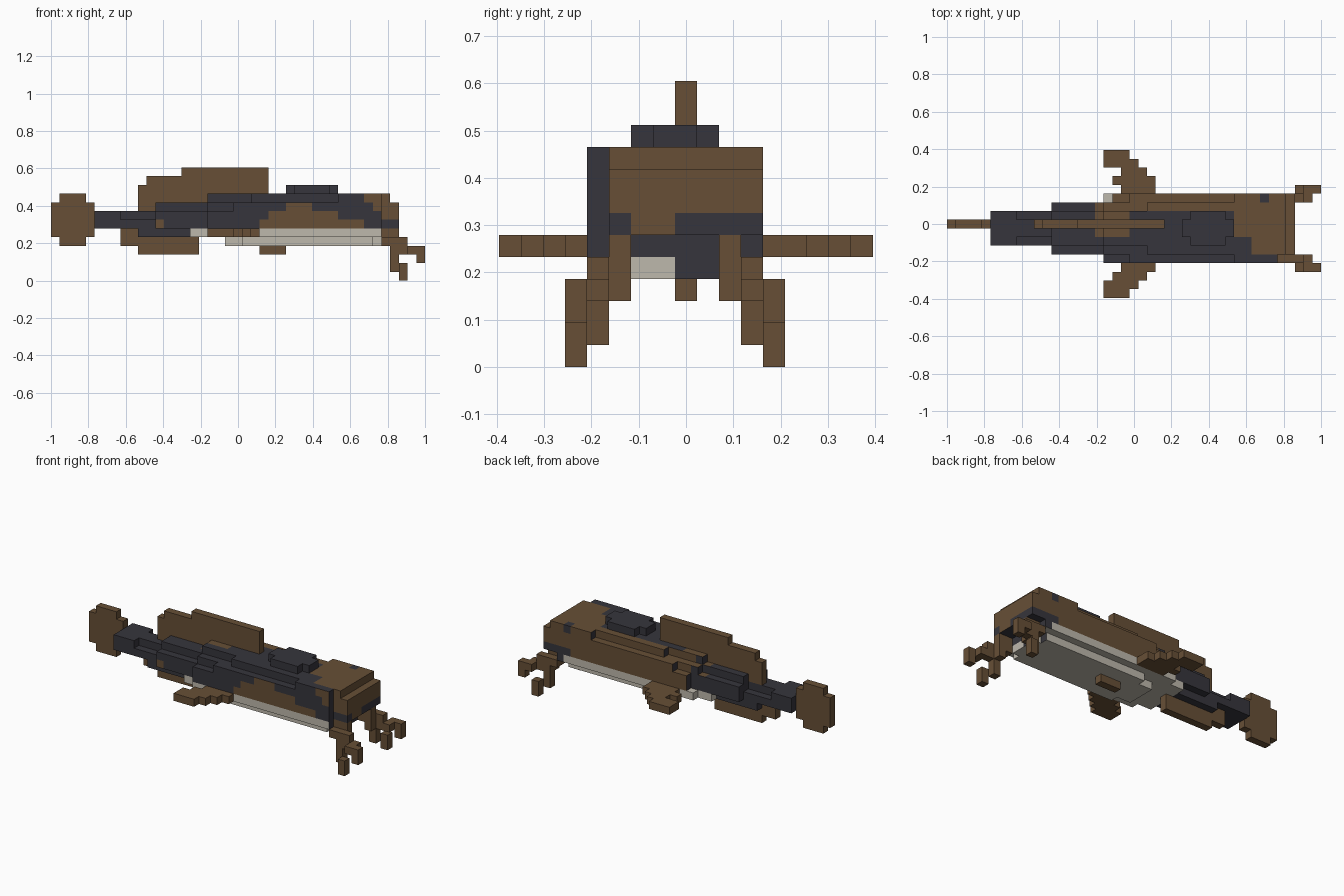
import bpy, bmesh
from mathutils import Vector

cube = bpy.data.objects.get("Cube")
if cube:
    bpy.data.objects.remove(cube)

U = 2 / 43                       # block size
ORIGIN = Vector((-1, -8.5 * U, 0))
DARK, BROWN, CREAM = 0, 1, 2


def material(name, rgb):
    m = bpy.data.materials.new(name)
    m.use_nodes = True
    lin = [((c / 255 + 0.055) / 1.055) ** 2.4 for c in rgb]
    m.diffuse_color = (*lin, 1)
    m.node_tree.nodes["Principled BSDF"].inputs["Base Color"].default_value = (*lin, 1)
    return m


MATS = [material("charcoal", (54, 53, 60)), material("brown", (103, 79, 54)),
        material("cream", (190, 184, 172))]
DIRS = [Vector(d) for d in ((1, 0, 0), (-1, 0, 0), (0, 1, 0), (0, -1, 0), (0, 0, 1), (0, 0, -1))]


def blocks(name, boxes, paint):
    """Outer skin of a union of grid boxes (i0, i1, j0, j1, k0, k1), coloured per face."""
    cells = {(i, j, k) for a, b, c, d, e, f in boxes
             for i in range(a, b) for j in range(c, d) for k in range(e, f)}
    bm = bmesh.new()
    for cell in sorted(cells):
        mid = Vector(cell) + Vector((.5, .5, .5))
        for n in DIRS:
            if tuple(int(v) for v in Vector(cell) + n) in cells:
                continue
            s = Vector((n.y, n.z, n.x))
            t = n.cross(s)
            ring = [mid + n / 2 + s * a / 2 + t * b / 2
                    for a, b in ((-1, -1), (1, -1), (1, 1), (-1, 1))]
            face = bm.faces.new([bm.verts.new(ORIGIN + p * U) for p in ring])
            face.material_index = paint(*cell, n) if callable(paint) else paint
    bmesh.ops.remove_doubles(bm, verts=bm.verts, dist=1e-4)
    bmesh.ops.dissolve_limit(bm, angle_limit=0.01, verts=bm.verts, edges=bm.edges,
                             delimit={'MATERIAL'})
    me = bpy.data.meshes.new(name)
    bm.to_mesh(me)
    bm.free()
    for m in MATS:
        me.materials.append(m)
    ob = bpy.data.objects.new(name, me)
    bpy.context.collection.objects.link(ob)
    return ob


def mirror(boxes):
    """Reflect boxes across the body's centre plane."""
    return [(a, b, 16 - d, 16 - c, e, f) for a, b, c, d, e, f in boxes]


def body_paint(i, j, k, n):
    # head front: dark lower corners, brown above
    if n.x > 0 and i >= 38:
        return DARK if k == 6 and (j < 6 or j >= 8) else BROWN
    # underside
    if n.z < 0:
        return CREAM if 16 <= i < 38 else DARK
    # right flank: dark with a stepped brown patch and a brown head
    if n.y < 0:
        if i >= 38:
            return BROWN if k >= 7 else DARK
        patch = {6: (24, 36), 7: (25, 33), 8: (27, 30)}.get(k, (0, 0))
        spot = i == 12 and k == 6
        cheek = (i >= 36 and k == 9) or (i == 37 and k == 8)
        return BROWN if patch[0] <= i < patch[1] or spot or cheek else DARK
    # left flank: brown with dark spots near the head
    if n.y > 0:
        if i < 19:
            return DARK
        return DARK if (i >= 36 and k == 6) or (i == 36 and k == 9) else BROWN
    # back
    if n.z > 0:
        if i < 17:
            return DARK
        if i < 24:
            return BROWN if j >= 10 or (i < 21 and j >= 7) else DARK
        if i < 33:
            return BROWN if j >= 10 else DARK
        if i == 36 and j == 11:
            return DARK
        return BROWN if j >= (7 if i < 35 else 5) else DARK
    return DARK


# Tail stem, trunk and head
blocks("body", [
    (5, 8, 6, 10, 6, 8), (8, 13, 6, 10, 6, 7), (8, 13, 7, 9, 7, 8),
    (12, 18, 5, 11, 6, 8), (12, 18, 6, 10, 8, 9),
    (18, 19, 4, 11, 6, 8), (19, 38, 4, 12, 6, 8),
    (18, 21, 5, 11, 8, 9), (21, 38, 4, 12, 8, 9),
    (18, 24, 6, 10, 9, 10), (23, 34, 5, 11, 9, 10), (33, 38, 4, 12, 9, 10),
    (38, 40, 5, 12, 6, 9), (38, 39, 5, 12, 9, 10)], body_paint)


def belly_paint(i, j, k, n):
    if i < 16:
        return DARK
    if n.x > 0 and (k == 5 or j >= 8):
        return DARK
    return DARK if k == 5 and i == 37 and n.y > 0 else CREAM


# Pale stepped belly
blocks("belly", [
    (10, 16, 6, 10, 5, 6), (16, 18, 5, 11, 5, 6), (18, 38, 4, 12, 5, 6),
    (20, 38, 6, 10, 4, 5), (22, 37, 5, 11, 4, 5)], belly_paint)

# Hump on the back
blocks("back_hump", [(27, 33, 7, 9, 10, 11), (28, 32, 6, 10, 10, 11)], DARK)

# Thin fins on the centre line
blocks("tail_fin", [(0, 5, 8, 9, 5, 9), (1, 4, 8, 9, 4, 10)], BROWN)
blocks("dorsal_fin", [(10, 25, 8, 9, 8, 11), (11, 25, 8, 9, 11, 12),
                      (15, 25, 8, 9, 12, 13)], BROWN)
blocks("anal_fin", [(8, 17, 8, 9, 4, 6), (10, 17, 8, 9, 3, 4)], BROWN)
blocks("belly_fin", [(24, 27, 8, 9, 3, 4)], BROWN)

# Side fins
blocks("right_side_fin", [(18, 21, 0, 1, 5, 6), (18, 22, 1, 2, 5, 6),
                          (19, 23, 2, 3, 5, 6), (20, 24, 3, 4, 5, 6)], BROWN)
blocks("left_side_fin", [(18, 21, 16, 17, 5, 6), (18, 22, 15, 16, 5, 6), (20, 23, 14, 15, 5, 6),
                         (19, 24, 13, 14, 5, 6), (20, 24, 12, 13, 5, 6)], BROWN)

# Whiskers: a drooping one and a forward one on each side
droop = [(38, 40, 5, 6, 4, 6), (39, 40, 5, 6, 3, 4), (38, 40, 4, 5, 4, 5),
         (39, 40, 4, 5, 1, 4), (40, 41, 3, 4, 0, 2), (40, 41, 4, 5, 3, 5)]
forward = [(40, 42, 4, 5, 3, 4), (41, 43, 3, 4, 3, 4), (42, 43, 3, 4, 2, 3)]
for side, flip in (("right", lambda b: b), ("left", mirror)):
    blocks(side + "_drooping_whisker", flip(droop), BROWN)
    blocks(side + "_forward_whisker", flip(forward), BROWN)
